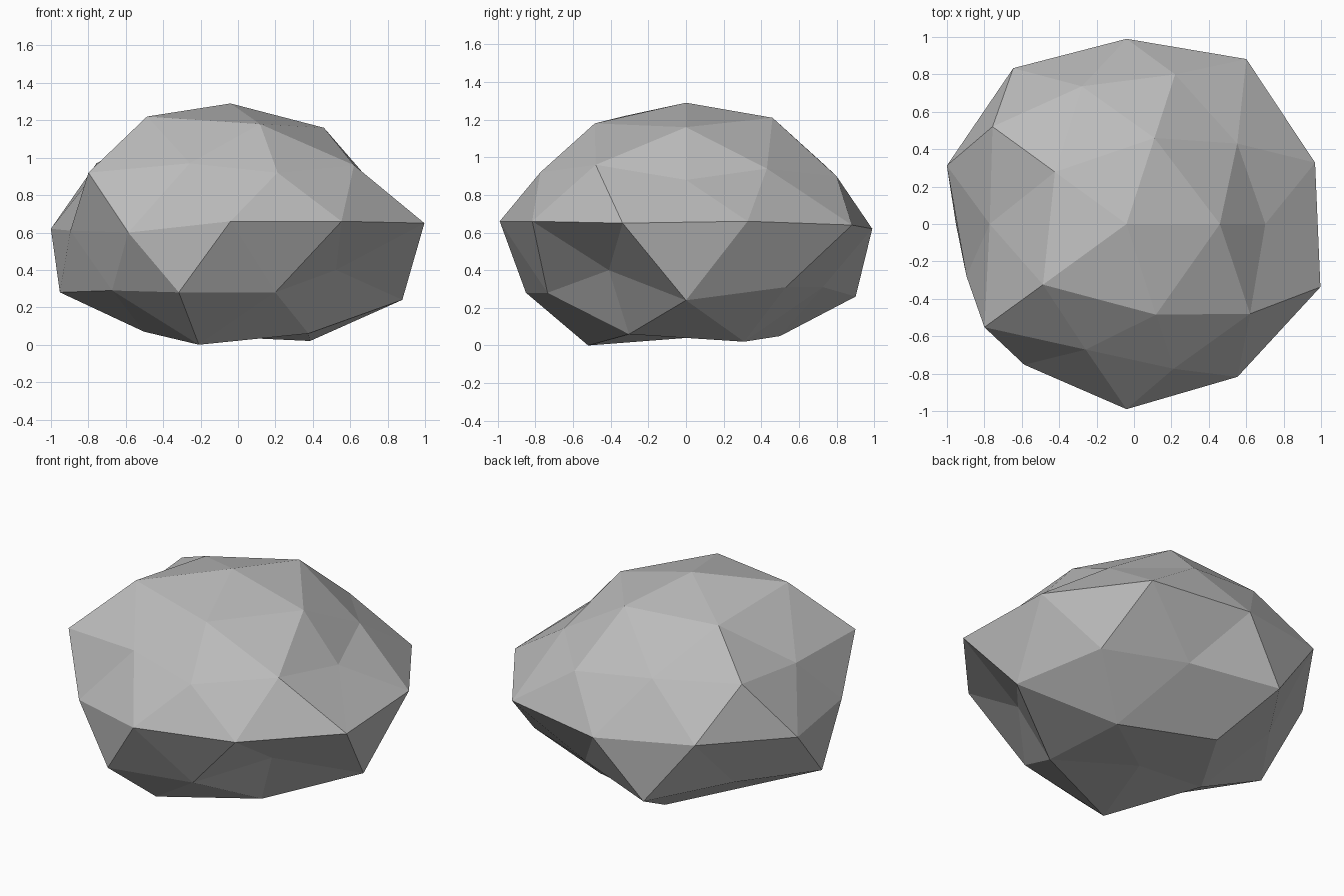
import bpy
import bmesh
import math

cube = bpy.data.objects.get("Cube")
if cube:
    bpy.data.objects.remove(cube, do_unlink=True)

CENTRE_X = -0.04

# Rough shape of each ring of the boulder, keyed by its level on a unit sphere.
# Each entry is (outward scale, height), counter-clockwise starting from +x.
RINGS = {
    1.0: [(1, 1.29)],
    0.9: [(.95, 1.16), (.92, 1.21), (.9, 1.16), (1.05, 1.22), (.97, 1.18)],
    0.5: [(.86, .94), (.91, .96), (.86, .91), (.83, .97), (.96, .96)],
    0.4: [(.83, .88), (.94, .9), (.99, .97), (1.05, .92), (.91, .92)],
    0.0: [(1.06, .66), (1.09, .64), (.99, .62), (1.03, .67), (1.01, .62),
          (.9, .61), (.93, .6), (.99, .66), (1.01, .66), (1.09, .65)],
    -0.4: [(1.01, .31), (1.06, .26), (1.02, .28), (1, .28), (.78, .4)],
    -0.5: [(1.08, .24), (.9, .31), (.88, .29), (.92, .29), (.91, .28)],
    -0.9: [(1, .02), (1, .05), (.88, .07), (1.04, 0), (.98, .06)],
    -1.0: [(1, .04)],
}


def turn(vert):
    """Angle of a vertex around the upright axis, counted from just before +x."""
    return (math.atan2(vert.co.y, vert.co.x) + 0.1) % math.tau


def make_material(name, colour):
    mat = bpy.data.materials.new(name)
    mat.use_nodes = True
    mat.diffuse_color = colour
    shader = next(n for n in mat.node_tree.nodes if n.type == "BSDF_PRINCIPLED")
    shader.inputs["Base Color"].default_value = colour
    shader.inputs["Roughness"].default_value = 0.9
    return mat


# Boulder: a faceted sphere whose rings are pushed in and out
bm = bmesh.new()
bmesh.ops.create_icosphere(bm, subdivisions=2, radius=1)
levels = {}
for vert in bm.verts:
    levels.setdefault(round(vert.co.z, 1), []).append(vert)

for level, verts in levels.items():
    for vert, (scale, height) in zip(sorted(verts, key=turn), RINGS[level]):
        vert.co.x = vert.co.x * scale + CENTRE_X
        vert.co.y *= scale
        vert.co.z = height

# Flat facets with outward normals
for face in bm.faces:
    face.smooth = False
bmesh.ops.recalc_face_normals(bm, faces=bm.faces)

mesh = bpy.data.meshes.new("boulder")
bm.to_mesh(mesh)
bm.free()
mesh.materials.append(make_material("stone grey", (0.5, 0.5, 0.5, 1)))
boulder = bpy.data.objects.new("boulder", mesh)
bpy.context.scene.collection.objects.link(boulder)
